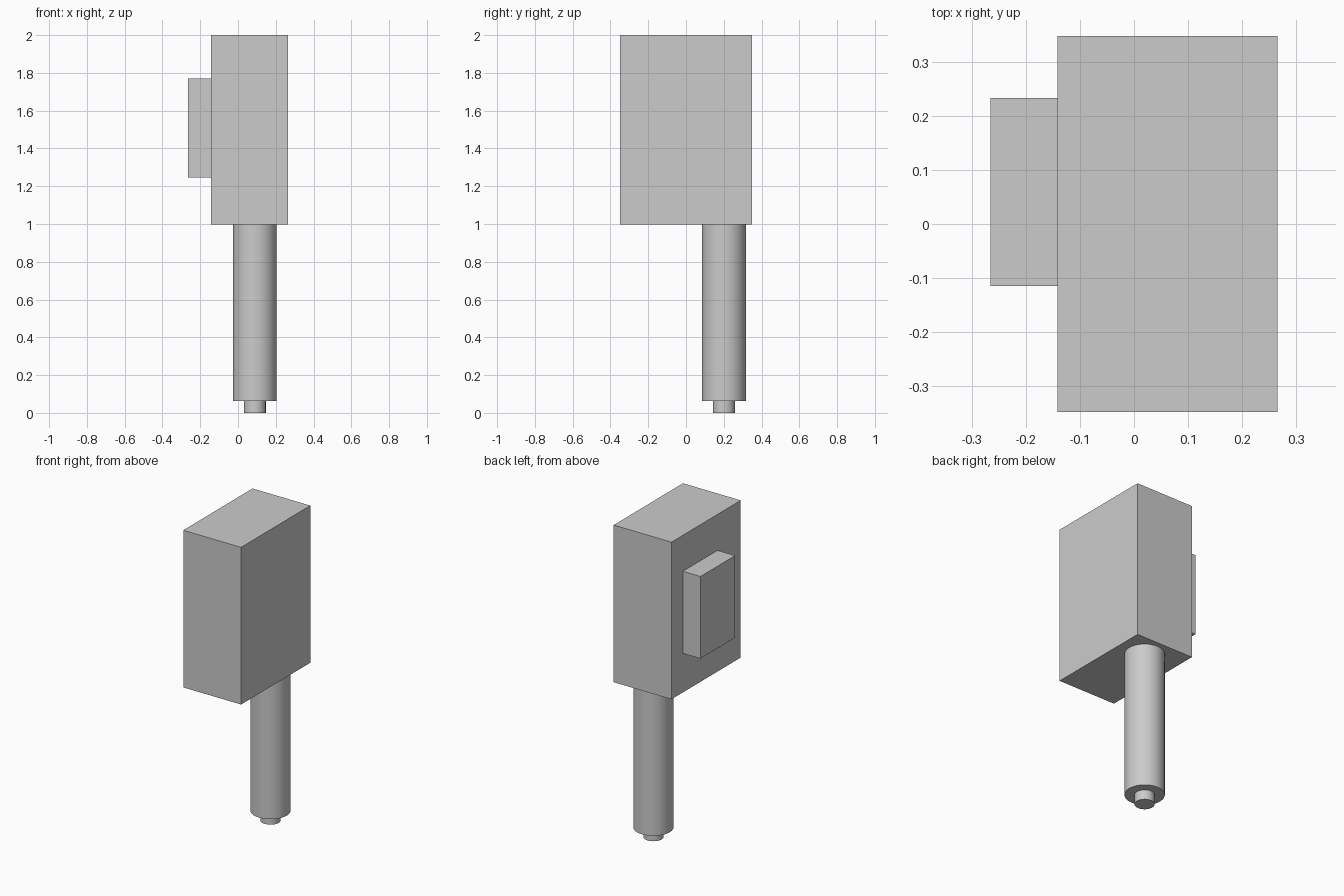
import bpy

default = bpy.data.objects.get("Cube")
if default:
    bpy.data.objects.remove(default, do_unlink=True)

grey = bpy.data.materials.new("plain_grey")
grey.use_nodes = True
grey.diffuse_color = (0.6, 0.6, 0.6, 1)
grey.node_tree.nodes["Principled BSDF"].inputs["Base Color"].default_value = grey.diffuse_color


def box(name, low, high):
    """Box spanning two opposite corners."""
    centre = [(a + b) / 2 for a, b in zip(low, high)]
    bpy.ops.mesh.primitive_cube_add(size=1, location=centre)
    obj = bpy.context.object
    obj.name = name
    obj.scale = [b - a for a, b in zip(low, high)]
    bpy.ops.object.transform_apply(location=False, rotation=False, scale=True)
    obj.data.materials.append(grey)


def rod(name, radius, bottom, top):
    """Upright cylinder on the shaft axis."""
    bpy.ops.mesh.primitive_cylinder_add(
        vertices=64, radius=radius, depth=top - bottom,
        location=(0.089, 0.201, (bottom + top) / 2))
    obj = bpy.context.object
    obj.name = name
    bpy.ops.object.shade_smooth_by_angle()
    obj.data.materials.append(grey)


# Main housing and the raised block on its side
box("housing", (-0.142, -0.349, 0.997), (0.266, 0.349, 2))
box("side_block", (-0.266, -0.115, 1.246), (-0.142, 0.234, 1.77))

# Hanging shaft with a narrow tip
rod("shaft", 0.116, 0.062, 0.997)
rod("shaft_tip", 0.058, 0, 0.062)
